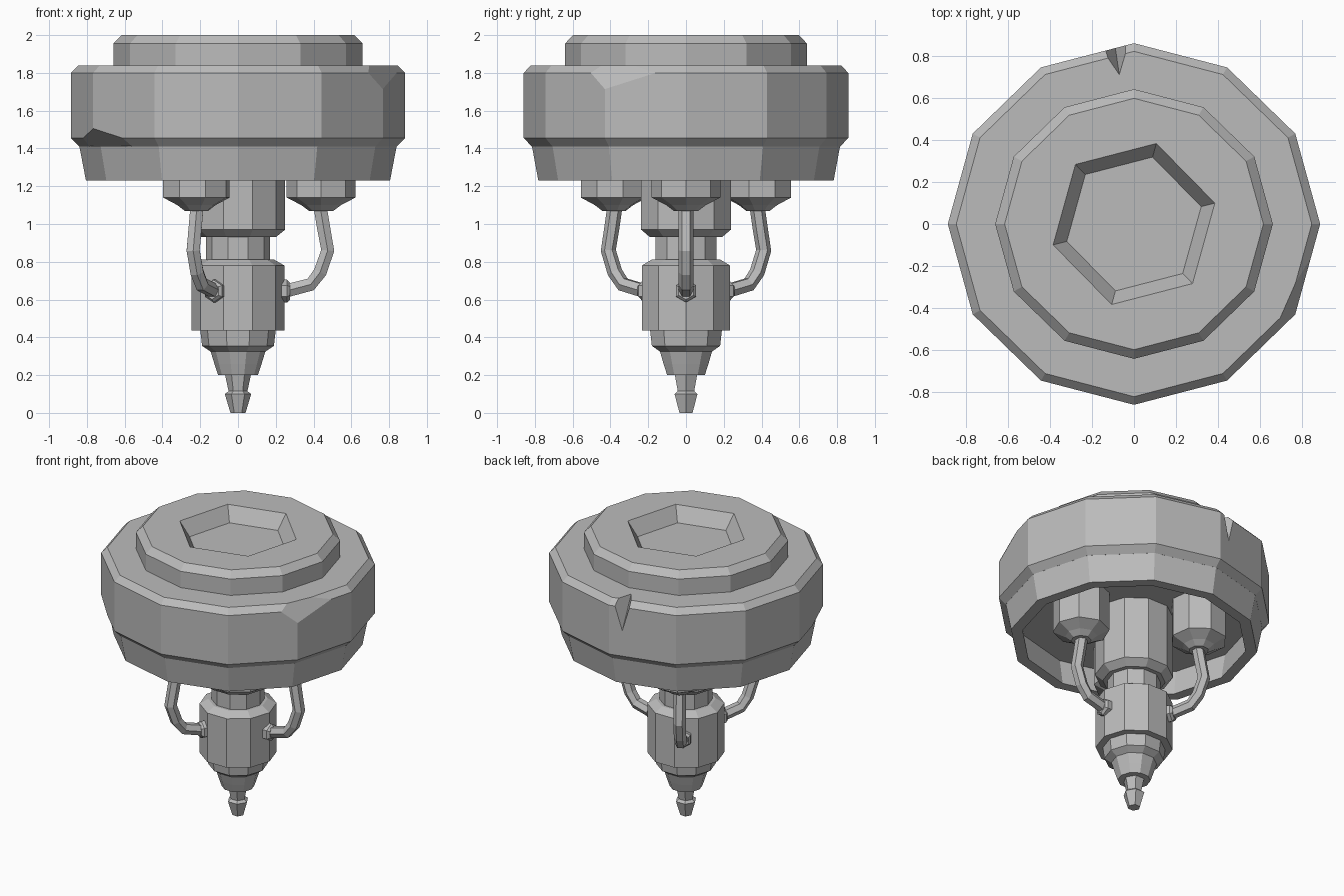
import bpy, bmesh
from math import cos, sin, tau, radians
from mathutils import Vector, Matrix

if "Cube" in bpy.data.objects:
    bpy.data.objects.remove(bpy.data.objects["Cube"])

SQUASH = 0.971  # the head is slightly narrower front to back

metal = bpy.data.materials.new("grey metal")
metal.use_nodes = True
metal.diffuse_color = (0.5, 0.5, 0.5, 1)
metal.node_tree.nodes["Principled BSDF"].inputs["Base Color"].default_value = (0.5, 0.5, 0.5, 1)


def finish(name, bm):
    bmesh.ops.recalc_face_normals(bm, faces=bm.faces[:])
    mesh = bpy.data.meshes.new(name)
    bm.to_mesh(mesh)
    bm.free()
    mesh.materials.append(metal)
    obj = bpy.data.objects.new(name, mesh)
    bpy.context.collection.objects.link(obj)
    return obj


def skin(bm, rings, closed=False):
    """Join rings of points with quads; cap the ends unless closed on itself."""
    rings = [[bm.verts.new(p) for p in ring] for ring in rings]
    n = len(rings[0])
    pairs = list(zip(rings, rings[1:])) + ([(rings[-1], rings[0])] if closed else [])
    for a, b in pairs:
        for i in range(n):
            j = (i + 1) % n
            bm.faces.new((a[i], a[j], b[j], b[i]))
    if not closed:
        bm.faces.new(rings[0])
        bm.faces.new(rings[-1])


def lathe(profile, sides, squash=1.0, turn=0.0, closed=False):
    """Spin a (radius, height) profile with a low number of sides."""
    bm = bmesh.new()
    angles = [turn + tau * i / sides for i in range(sides)]
    skin(bm, [[(r * cos(a), r * sin(a) * squash, z) for a in angles] for r, z in profile], closed)
    return bm


def carve(obj, cutter):
    mod = obj.modifiers.new("carve", 'BOOLEAN')
    mod.operation, mod.solver, mod.object = 'DIFFERENCE', 'EXACT', cutter
    bpy.context.view_layer.objects.active = obj
    bpy.ops.object.modifier_apply(modifier=mod.name)
    bpy.data.objects.remove(cutter)


def chip(bm, a, b, c):
    """Slice off the corner lying outside the plane through three points."""
    a, b, c = Vector(a), Vector(b), Vector(c)
    normal = (b - a).cross(c - a)
    if normal.dot(a) - normal.z * 1.63 < 0:
        normal.negate()
    cut = bmesh.ops.bisect_plane(bm, geom=bm.verts[:] + bm.edges[:] + bm.faces[:],
                                 plane_co=a, plane_no=normal, clear_outer=True)
    edges = [e for e in cut["geom_cut"] if isinstance(e, bmesh.types.BMEdge)]
    bmesh.ops.holes_fill(bm, edges=edges)


# Wide head ring, with two chipped corners
bm = lathe([(0.84, 1.41), (0.885, 1.455), (0.885, 1.8), (0.845, 1.84)], 12, SQUASH)
chip(bm, (0.766, -0.43, 1.715), (0.841, -0.16, 1.8), (0.69, -0.504, 1.8))
chip(bm, (-0.766, -0.43, 1.505), (-0.63, -0.56, 1.46), (-0.82, -0.235, 1.455))
head_ring = finish("head_ring", bm)

# V-shaped nick in the back of the ring
left, right, inner, low = (Vector(p) for p in (
    (-0.145, 0.82, 1.84), (-0.035, 0.83, 1.84), (-0.07, 0.71, 1.84), (-0.09, 0.845, 1.62)))
mid, ridge = (inner + low) / 2, (inner - low) * 0.3
bm = bmesh.new()
for p in (inner + ridge, low - ridge, mid + (left - mid) * 2, mid + (right - mid) * 2):
    bm.verts.new(p)
bmesh.ops.convex_hull(bm, input=bm.verts[:])
carve(head_ring, finish("nick_cutter", bm))

# Raised cap with a six-sided recess
cap = finish("head_cap", lathe([(0.66, 1.83), (0.66, 1.955), (0.615, 2.0)], 12, SQUASH))
carve(cap, finish("recess_cutter",
                  lathe([(0.33, 1.9), (0.397, 2.0), (0.464, 2.1)], 6, turn=radians(14.5))))

# Hollow skirt under the ring
finish("head_skirt", lathe([(0.805, 1.23), (0.84, 1.412), (0.76, 1.412), (0.73, 1.23)],
                           12, SQUASH, closed=True))

# Central column, body and nozzle
finish("upper_shaft", lathe([(0.2, 0.93), (0.25, 0.97), (0.25, 1.42)], 10))
finish("neck", lathe([(0.17, 0.8), (0.17, 0.94)], 10))
finish("body", lathe([(0.246, 0.435), (0.246, 0.78), (0.19, 0.812)], 10))
finish("cone", lathe([(0.105, 0.2), (0.125, 0.26), (0.145, 0.325), (0.19, 0.355), (0.2, 0.44)], 10))
finish("nozzle", lathe([(0.04, 0), (0.07, 0.1), (0.05, 0.115), (0.068, 0.2)], 6))

# Three canisters, each piped into the body
PATH = [(0.435, 1.09), (0.455, 0.97), (0.475, 0.86), (0.435, 0.745), (0.385, 0.68), (0.24, 0.642)]
for i in range(3):
    spin = Matrix.Rotation(tau * i / 3, 4, 'Z')
    bm = lathe([(0.065, 1.07), (0.105, 1.1), (0.182, 1.14), (0.182, 1.42)], 8)
    bm.transform(spin @ Matrix.Translation((0.44, 0, 0)))
    finish(f"canister_{i + 1}", bm)

    points = [Vector((x, 0, z)) for x, z in PATH]
    rings = []
    for k, p in enumerate(points):
        along = (points[min(k + 1, len(points) - 1)] - points[max(k - 1, 0)]).normalized()
        side = Vector((0, 1, 0))
        up = along.cross(side)
        rings.append([p + 0.04 * (side * cos(tau * s / 6) + up * sin(tau * s / 6)) for s in range(6)])
    bm = bmesh.new()
    skin(bm, rings)
    bm.transform(spin)
    finish(f"pipe_{i + 1}", bm)

    bm = lathe([(0.06, 0), (0.06, 0.035), (0.045, 0.05)], 6)
    bm.transform(spin @ Matrix.Translation((0.225, 0, 0.645)) @ Matrix.Rotation(tau / 4, 4, 'Y'))
    finish(f"pipe_nut_{i + 1}", bm)
